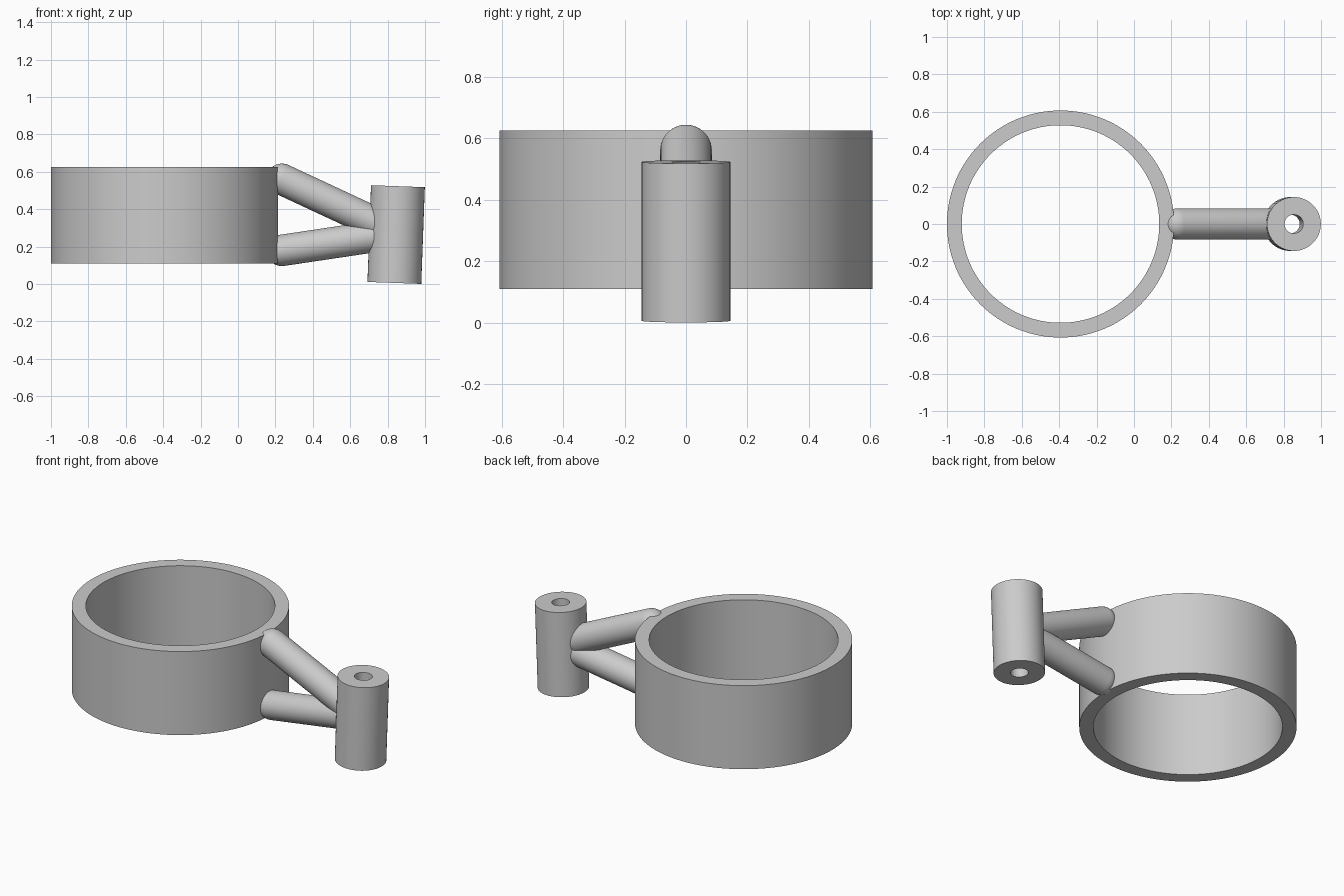
import bpy
import bmesh
import math
from mathutils import Vector

cube = bpy.data.objects.get("Cube")
if cube:
    bpy.data.objects.remove(cube, do_unlink=True)

grey = bpy.data.materials.new("plain grey")
grey.use_nodes = True
grey.diffuse_color = (0.6, 0.6, 0.6, 1)
grey.node_tree.nodes["Principled BSDF"].inputs["Base Color"].default_value = (0.6, 0.6, 0.6, 1)


def lathe(name, profile, start, end, steps, closed):
    """Revolve (radius, height) points about an axis running from start to end."""
    start, end = Vector(start), Vector(end)
    bm = bmesh.new()
    verts = [bm.verts.new((r, 0, h)) for r, h in profile]
    pairs = list(zip(verts, verts[1:]))
    if closed:
        pairs.append((verts[-1], verts[0]))
    edges = [bm.edges.new(p) for p in pairs]
    bmesh.ops.spin(bm, geom=verts + edges, axis=(0, 0, 1), cent=(0, 0, 0),
                   angle=math.tau, steps=steps, use_duplicate=False)
    bmesh.ops.remove_doubles(bm, verts=bm.verts, dist=0.0001)
    bmesh.ops.recalc_face_normals(bm, faces=bm.faces)
    mesh = bpy.data.meshes.new(name)
    bm.to_mesh(mesh)
    bm.free()
    mesh.materials.append(grey)
    obj = bpy.data.objects.new(name, mesh)
    bpy.context.collection.objects.link(obj)
    obj.location = start
    obj.rotation_euler = (end - start).to_track_quat("Z", "Y").to_euler()
    bpy.ops.object.select_all(action="DESELECT")
    obj.select_set(True)
    bpy.context.view_layer.objects.active = obj
    bpy.ops.object.shade_smooth_by_angle(angle=math.radians(30))
    return obj


def tube(name, outer, inner, start, end, steps):
    height = (Vector(end) - Vector(start)).length
    profile = [(inner, 0), (outer, 0), (outer, height), (inner, height)]
    return lathe(name, profile, start, end, steps, True)


def arm(name, radius, start, end):
    """Rod with a hemispherical cap at its start."""
    length = (Vector(end) - Vector(start)).length
    rings = 12
    profile = [(radius * math.sin(a), -radius * math.cos(a))
               for a in (math.pi / 2 * i / rings for i in range(rings + 1))]
    profile += [(radius, length), (0, length)]
    return lathe(name, profile, start, end, 48, False)


# Large upright ring
tube("ring", 0.607, 0.528, (-0.393, 0, 0.11), (-0.393, 0, 0.625), 128)

# Slightly tilted sleeve with a narrow bore
tube("sleeve", 0.144, 0.05, (0.836, 0, 0.006), (0.855, 0, 0.523), 64)

# Two round arms joining the ring to the sleeve
arm("upper_arm", 0.084, (0.235, 0, 0.56), (0.752, 0, 0.319))
arm("lower_arm", 0.084, (0.235, 0, 0.18), (0.752, 0, 0.257))
